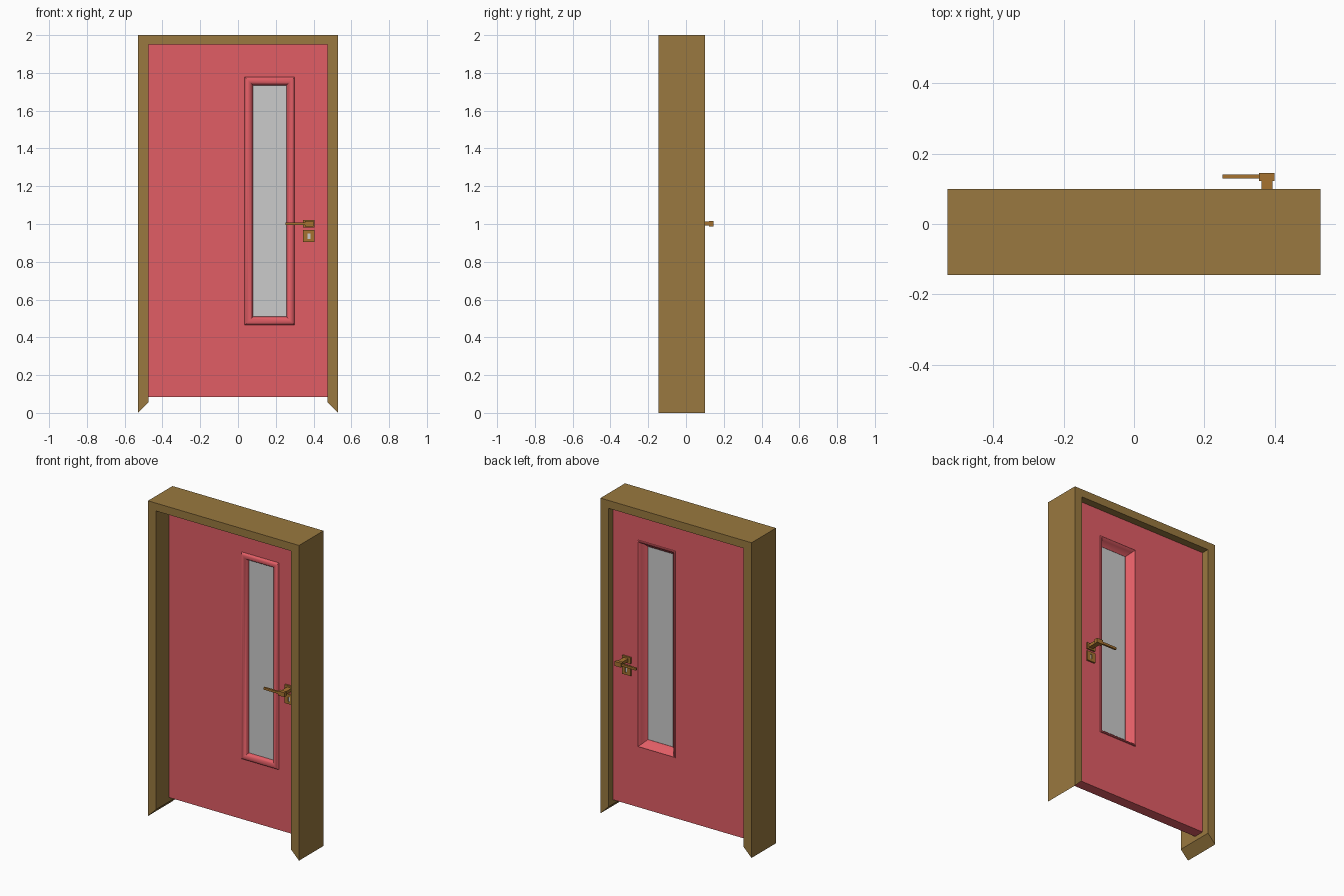
import bpy, bmesh

if "Cube" in bpy.data.objects:
    bpy.data.objects.remove(bpy.data.objects["Cube"])


def material(name, rgb):
    m = bpy.data.materials.new(name)
    m.diffuse_color = (*rgb, 1)
    m.use_nodes = True
    m.node_tree.nodes["Principled BSDF"].inputs["Base Color"].default_value = m.diffuse_color
    return m


WOOD = material("brown_wood", (0.32, 0.19, 0.05))
RED = material("red_paint", (0.75, 0.11, 0.13))
BRASS = material("brass", (0.38, 0.17, 0.03))


def finish(name, bm, mat=None, smooth=False):
    bmesh.ops.recalc_face_normals(bm, faces=bm.faces)
    me = bpy.data.meshes.new(name)
    bm.to_mesh(me)
    bm.free()
    ob = bpy.data.objects.new(name, me)
    bpy.context.collection.objects.link(ob)
    if mat:
        me.materials.append(mat)
    if smooth:
        bpy.ops.object.select_all(action='DESELECT')
        ob.select_set(True)
        bpy.context.view_layer.objects.active = ob
        bpy.ops.object.shade_smooth_by_angle(angle=0.7)
    return ob


def box(name, x, y, z, mat=None):
    bm = bmesh.new()
    bmesh.ops.create_cube(bm, size=1)
    for v in bm.verts:
        for i, (lo, hi) in enumerate((x, y, z)):
            v.co[i] = hi if v.co[i] > 0 else lo
    return finish(name, bm, mat)


# Door frame: U-shaped outline with mitred feet, extruded in depth
W, D, T = 0.53, 0.475, 1.95
bm = bmesh.new()
outline = [(-W, 0), (-W, 2), (W, 2), (W, 0), (D, 0.055), (D, T), (-D, T), (-D, 0.055)]
front = [bm.verts.new((x, -0.145, z)) for x, z in outline]
back = [bm.verts.new((x, 0.10, z)) for x, z in outline]
for i in range(8):
    j = (i + 1) % 8
    bm.faces.new((front[i], front[j], back[j], back[i]))
for side in (front, back):
    for a, b, c, d in ((0, 1, 6, 7), (1, 2, 5, 6), (2, 3, 4, 5)):
        bm.faces.new([side[k] for k in (a, b, c, d)])
finish("door_frame", bm, WOOD)

# Door leaf: rectangular rings lofted around the window, front to back
Y0, Y1 = -0.015, 0.053
LEAF = (-0.474, 0.474, 0.083, 1.949)
WIN = (0.035, 0.30, 0.465, 1.778)


def inset(d):
    return (WIN[0] + d, WIN[1] - d, WIN[2] + d, WIN[3] - d)


front_trim = [(0.044, -0.012), (0.038, 0.002), (0.031, 0.009), (0.022, 0.013),
              (0.012, 0.012), (0.004, 0.007), (0, 0)]
back_trim = [(0, 0), (0.002, 0.006), (0.007, 0.008), (0.012, 0.004),
             (0.019, -0.010), (0.027, -0.021), (0.035, -0.030), (0.044, -0.037)]
rings = [(inset(d), Y0 - h) for d, h in front_trim]
rings += [(LEAF, Y0), (LEAF, Y1)]
rings += [(inset(d), Y1 + h) for d, h in back_trim]
bm = bmesh.new()
loops = []
for (xa, xb, za, zb), y in rings:
    loops.append([bm.verts.new((x, y, z)) for x, z in ((xa, za), (xb, za), (xb, zb), (xa, zb))])
for k, a in enumerate(loops):
    b = loops[(k + 1) % len(loops)]
    for i in range(4):
        j = (i + 1) % 4
        bm.faces.new((a[i], a[j], b[j], b[i]))
finish("door_leaf", bm, RED, smooth=True)

# Window pane
gx0, gx1, gz0, gz1 = inset(0.042)
box("window_pane", (gx0, gx1), (-0.002, 0.015), (gz0, gz1))

# Handle sets, one per side, built outward from the leaf face
MID = (Y0 + Y1) / 2
HALF = (Y1 - Y0) / 2


def handle_set(label, s):
    def part(name, x, h, z, mat=BRASS):
        y = sorted(MID + s * (HALF + v) for v in h)
        box(f"{label}_{name}", x, y, z, mat)
    part("rosette", (0.345, 0.405), (0, 0.010), (0.982, 1.022))
    part("stem", (0.362, 0.394), (0.008, 0.074), (0.992, 1.012))
    part("hub", (0.355, 0.400), (0.070, 0.092), (0.988, 1.016))
    part("lever", (0.252, 0.357), (0.076, 0.088), (0.995, 1.009))
    # Key plate as a square border around the grey keyhole insert
    part("key_plate_left", (0.345, 0.369), (0, 0.010), (0.905, 0.967))
    part("key_plate_right", (0.383, 0.405), (0, 0.010), (0.905, 0.967))
    part("key_plate_bottom", (0.369, 0.383), (0, 0.010), (0.905, 0.920))
    part("key_plate_top", (0.369, 0.383), (0, 0.010), (0.951, 0.967))
    part("keyhole", (0.369, 0.383), (0, 0.006), (0.920, 0.951), None)


handle_set("front", -1)
handle_set("back", 1)
